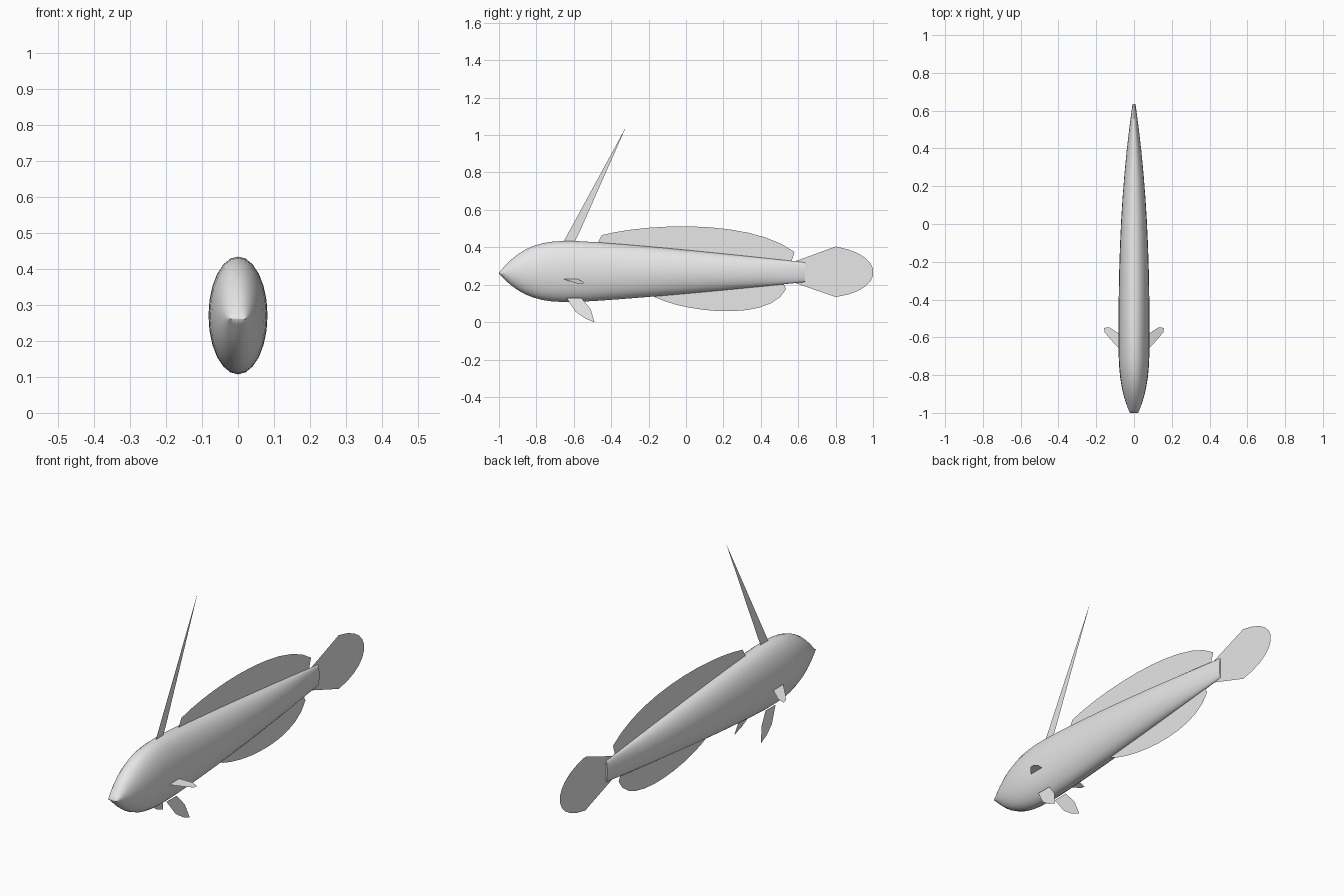
import bpy, bmesh, math
from mathutils import Vector
from mathutils.geometry import interpolate_bezier

default_cube = bpy.data.objects.get("Cube")
if default_cube:
    bpy.data.objects.remove(default_cube, do_unlink=True)

grey_value = (0.8, 0.8, 0.8, 1)
grey = bpy.data.materials.new("plain_grey")
grey.use_nodes = True
grey.diffuse_color = grey_value
grey.node_tree.nodes["Principled BSDF"].inputs["Base Color"].default_value = grey_value


def make_object(name, bm):
    mesh = bpy.data.meshes.new(name)
    bm.to_mesh(mesh)
    bm.free()
    mesh.materials.append(grey)
    obj = bpy.data.objects.new(name, mesh)
    bpy.context.collection.objects.link(obj)
    return obj


def blend(start, end, factor):
    return start + (end - start) * factor


def curved_edge(start, handle_a, handle_b, end):
    """Points along one smooth curve, used for the free edge of a fin."""
    corners = [Vector(point) for point in (start, handle_a, handle_b, end)]
    return interpolate_bezier(*corners, 12)


def make_fin(name, outline, place):
    """Paper-thin fin; place turns each outline point into a 3D position."""
    bm = bmesh.new()
    bm.faces.new([bm.verts.new(place(*point)) for point in outline])
    return make_object(name, bm)


def on_centre(y, z):
    return (0, y, z)


def splayed_down(y, z):
    return (0.075 - 0.19 * z, y, z)


def splayed_out(x, y):
    return (x, y, 0.26 - 0.36 * x)


# Body: a blunt rounded head, then a long taper to the tail root
nose_y, widest_y, tail_y = -1, -0.6, 0.635
nose = {"low": 0.26, "high": 0.263, "half": 0.022}
widest = {"low": 0.107, "high": 0.434, "half": 0.082}
tail = {"low": 0.214, "high": 0.319, "half": 0.008}
taper_power = {"low": 1.2, "high": 1.2, "half": 2.4}


def head_section(t):
    swell = 1 - (1 - t) ** 3
    sizes = {key: blend(nose[key], widest[key], swell) for key in nose}
    return blend(nose_y, widest_y, t), sizes


def tail_section(t):
    sizes = {key: blend(widest[key], tail[key], t ** taper_power[key]) for key in tail}
    return blend(widest_y, tail_y, t), sizes


def add_ring(bm, y, sizes, sides):
    middle = (sizes["high"] + sizes["low"]) / 2
    height = (sizes["high"] - sizes["low"]) / 2
    ring = []
    for i in range(sides):
        angle = math.tau * i / sides
        x = sizes["half"] * math.cos(angle)
        ring.append(bm.verts.new((x, y, middle + height * math.sin(angle))))
    return ring


def build_body(steps=10, sides=24):
    # Head rings crowd toward the nose, where the outline bends most
    sections = [head_section((i / steps) ** 1.5) for i in range(steps)]
    sections += [tail_section(i / steps) for i in range(steps + 1)]
    bm = bmesh.new()
    rings = [add_ring(bm, y, sizes, sides) for y, sizes in sections]
    for front, back in zip(rings, rings[1:]):
        for i in range(sides):
            j = (i + 1) % sides
            bm.faces.new((front[i], front[j], back[j], back[i]))
    bm.faces.new(rings[0])
    bm.faces.new(rings[-1])
    bmesh.ops.recalc_face_normals(bm, faces=bm.faces)
    return make_object("body", bm)


body = build_body()
bpy.ops.object.select_all(action='DESELECT')
bpy.context.view_layer.objects.active = body
body.select_set(True)
bpy.ops.object.shade_smooth_by_angle(angle=math.radians(50))

# Fins on the centre line, with their roots sunk into the body
spine = [(-0.66, 0.42), (-0.32, 1.045), (-0.57, 0.48), (-0.6, 0.42)]
make_fin("dorsal_spine", spine, on_centre)

dorsal_edge = curved_edge((-0.45, 0.465), (-0.2, 0.53), (0.35, 0.55), (0.58, 0.375))
make_fin("dorsal_fin", [(-0.48, 0.41), *dorsal_edge, (0.56, 0.31)], on_centre)

anal_edge = curved_edge((-0.17, 0.135), (0, 0.05), (0.45, 0), (0.535, 0.177))
make_fin("anal_fin", [(-0.17, 0.16), *anal_edge, (0.51, 0.23)], on_centre)

tail_edge = curved_edge((0.8, 0.404), (1.07, 0.36), (1.07, 0.17), (0.8, 0.134))
make_fin("tail_fin", [(0.57, 0.32), *tail_edge, (0.57, 0.214)], on_centre)

# Paired fins, mirrored to the other side
pelvic = [(-0.64, 0.13), (-0.59, 0.055), (-0.54, 0.02), (-0.49, 0),
          (-0.51, 0.07), (-0.56, 0.13)]
pectoral = [(0.065, -0.675), (0.125, -0.61), (0.155, -0.573), (0.158, -0.55),
            (0.13, -0.547), (0.065, -0.59)]
for fins in (make_fin("pelvic_fins", pelvic, splayed_down),
             make_fin("pectoral_fins", pectoral, splayed_out)):
    fins.modifiers.new("mirror", 'MIRROR')
